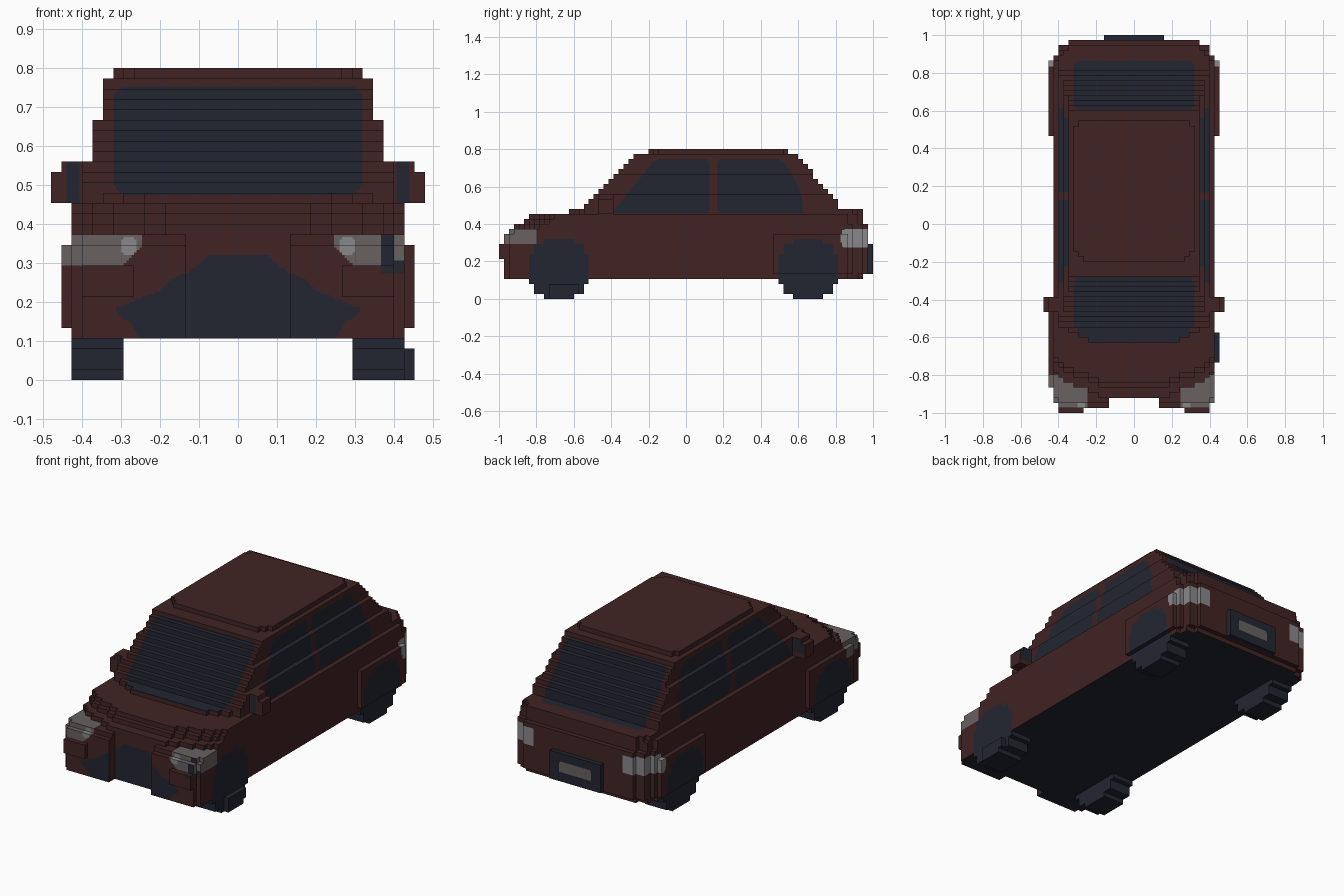
import bpy, bmesh
from math import hypot

V = 2 / 75                      # edge length of one block
SUB = 4                         # fineness of painted borders
RED, NAVY, GREY, PALE = range(4)

default = bpy.data.objects.get("Cube")
if default:
    bpy.data.objects.remove(default, do_unlink=True)


def material(name, rgb):
    m = bpy.data.materials.new(name)
    m.use_nodes = True
    m.diffuse_color = (*rgb, 1)
    m.node_tree.nodes["Principled BSDF"].inputs["Base Color"].default_value = (*rgb, 1)
    return m


MATS = [material("dark red paint", (0.054, 0.017, 0.017)),
        material("navy glass and rubber", (0.0175, 0.0195, 0.031)),
        material("headlight grey", (0.14, 0.12, 0.12)),
        material("light grey", (0.25, 0.25, 0.26))]


def block_part(name, solid, paint):
    """Skin the blocks for which solid(i, j, k) holds; paint(point, normal) picks colours."""
    cells = {(i, j, k) for i in range(-18, 18) for j in range(75) for k in range(30)
             if solid(i, j, k)}
    bm = bmesh.new()
    for cell in cells:
        for axis in range(3):
            for side in (0, 1):
                n = [0, 0, 0]
                n[axis] = 2 * side - 1
                if tuple(c + d for c, d in zip(cell, n)) in cells:
                    continue
                u, w = (axis + 1) % 3, (axis + 2) % 3

                def at(a, b):
                    p = list(cell)
                    p[axis] += side
                    p[u] += a / SUB
                    p[w] += b / SUB
                    return p[0] * V, p[1] * V - 1, p[2] * V

                grid = {(a, b): paint(at(a + .5, b + .5), n)
                        for a in range(SUB) for b in range(SUB)}
                plain = len(set(grid.values())) == 1
                step = SUB if plain else 1
                for a in range(0, SUB, step):
                    for b in range(0, SUB, step):
                        ring = [(a, b), (a + step, b), (a + step, b + step), (a, b + step)]
                        f = bm.faces.new([bm.verts.new(at(*q)) for q in
                                          (ring if side else ring[::-1])])
                        f.material_index = grid[a, b]
    bmesh.ops.remove_doubles(bm, verts=bm.verts, dist=V / 20)
    mesh = bpy.data.meshes.new(name)
    bm.to_mesh(mesh)
    bm.free()
    for m in MATS:
        mesh.materials.append(m)
    bpy.context.collection.objects.link(bpy.data.objects.new(name, mesh))


def out(i):                     # blocks outward from the centre line
    return i if i >= 0 else -1 - i


def rounded(u, v, u0, u1, v0, v1, r):
    return hypot(max(u0 + r - u, u - u1 + r, 0), max(v0 + r - v, v - v1 + r, 0)) < r


def ramp(points, t):            # linear interpolation along (t, value) pairs
    for (a, p), (b, q) in zip(points, points[1:]):
        if a <= t <= b:
            return p + (q - p) * (t - a) / (b - a)
    return 0


# ---- wheels: stepped discs, the outer layer filling the flared arches
def in_wheel(i, j, k):
    if not 11 <= out(i) <= 16 or k > 11:
        return False
    for centre in (12, 62):
        if abs((j + .5 - centre) / 6) ** 2.5 + abs((k + .5 - 6) / 6) ** 2.5 < 1:
            if out(i) < 16:
                return True
            if centre == 12 and i > 0:
                return k < 3 and 10 <= j < 16
            return k >= 5
    return False


# ---- lower body: nose with recessed grille, bonnet, flared arches
NOSE = {8: 0, 9: 0, 10: 0, 13: 2, 14: 3, 15: 5, 16: 6}
TAIL = {4: 73, 15: 73, 16: 73}


def in_body(i, j, k):
    a = out(i)
    if not 4 <= k <= 16 or in_wheel(i, j, k):
        return False
    if a == 16:
        return 5 <= k <= 12 and (55 <= j < 70 or (i < 0 and 5 <= j < 20))
    if a > 16:
        return False
    first = max(NOSE.get(k, 1), 3 if a < 5 else 1 if a < 10 else 0)
    if a == 15:
        first = max(first + 1, 2)
    if k >= 14:
        first += max(0, a - 6) * .4
    last = TAIL.get(k, 74) - (3 if a == 15 else 1 if a >= 13 else 0)
    return first <= j < last


GRILLE = [(.1, .25), (.14, .27), (.18, .32), (.21, .25), (.23, .2), (.26, .17),
          (.28, .12), (.32, .08)]


def paint_body(p, n):
    x, y, z = p
    a = abs(x)
    if n[2] < 0 and z < .12:
        return NAVY
    if y < -.8:
        if n[1] < 0 and a < ramp(GRILLE, z):
            return NAVY
        if x > .37 and .27 < z < .375 and n[1] < 0 and (x < .4 or z < .31):
            return NAVY
        if a > .245 and .345 - min(a - .245, .05) < z < .375:
            return PALE if rounded(a, z, .26, .3, .32, .37, .02) else GREY
    if y > .83 and a > .28 and rounded(y, z, .83, 1.1, .27, .375, .03):
        return PALE
    return RED


# ---- cabin: rear deck, sloping screens, roof
def in_cabin(i, j, k):
    a = out(i)
    if k < 17:
        return False
    half = 12 if k == 29 else 15 - (k - 17) // 4
    if a >= half:
        return False
    corner = max(0, a - half + 3)
    if k == 17:
        return 14 + max(0, a - 8) * .5 <= j < 73 - corner
    if k == 29:
        return 30 + corner * .6 <= j < 58 - corner * .6
    return k - 1 <= j < 60 + round((28 - k) * .85)


def paint_cabin(p, n):
    x, y, z = p
    if abs(x) < .335 and not n[0]:
        if y < -.2 and rounded(x, z, -.32, .32, .475, .755, .04):
            return NAVY
        if y > .5 and z > .47 and rounded(x, y, -.32, .32, .605, .87, .04):
            return NAVY
    if abs(x) > .33 and not n[1] and z > .457:
        h = z - .453
        if (rounded(y, z, -.4 + .8 * h, .125, .45, .75, .03)
                or rounded(y, z, .165, .63 - 1.4 * h * h, .45, .75, .03)):
            return NAVY
    return RED


# ---- door mirrors and rear plate
def in_mirror(i, j, k):
    return 20 <= j < 23 and 17 <= k <= 20 and (14 <= out(i) <= 16 or (out(i) == 17 and k < 20))


def paint_mirror(p, n):
    face = n[1] > 0 and p[2] > .48
    return NAVY if face or (n[1] < 0 and .41 < abs(p[0]) < .44) else RED


def in_plate(i, j, k):
    return j == 74 and out(i) < 6 and 5 <= k <= 10


def paint_plate(p, n):
    return GREY if n[1] > 0 and rounded(p[0], p[2], -.1, .1, .185, .245, .01) else NAVY


block_part("body", in_body, paint_body)
block_part("cabin", in_cabin, paint_cabin)
for end, front in (("front", True), ("rear", False)):
    for side, sign in (("left", 1), ("right", -1)):
        block_part(f"{end}_{side}_wheel",
                   lambda i, j, k: (j < 37) == front and (i >= 0) == (sign > 0)
                   and in_wheel(i, j, k),
                   lambda p, n: NAVY)
for side, sign in (("left", 1), ("right", -1)):
    block_part(f"{side}_mirror",
               lambda i, j, k: (i >= 0) == (sign > 0) and in_mirror(i, j, k), paint_mirror)
block_part("rear_plate", in_plate, paint_plate)
